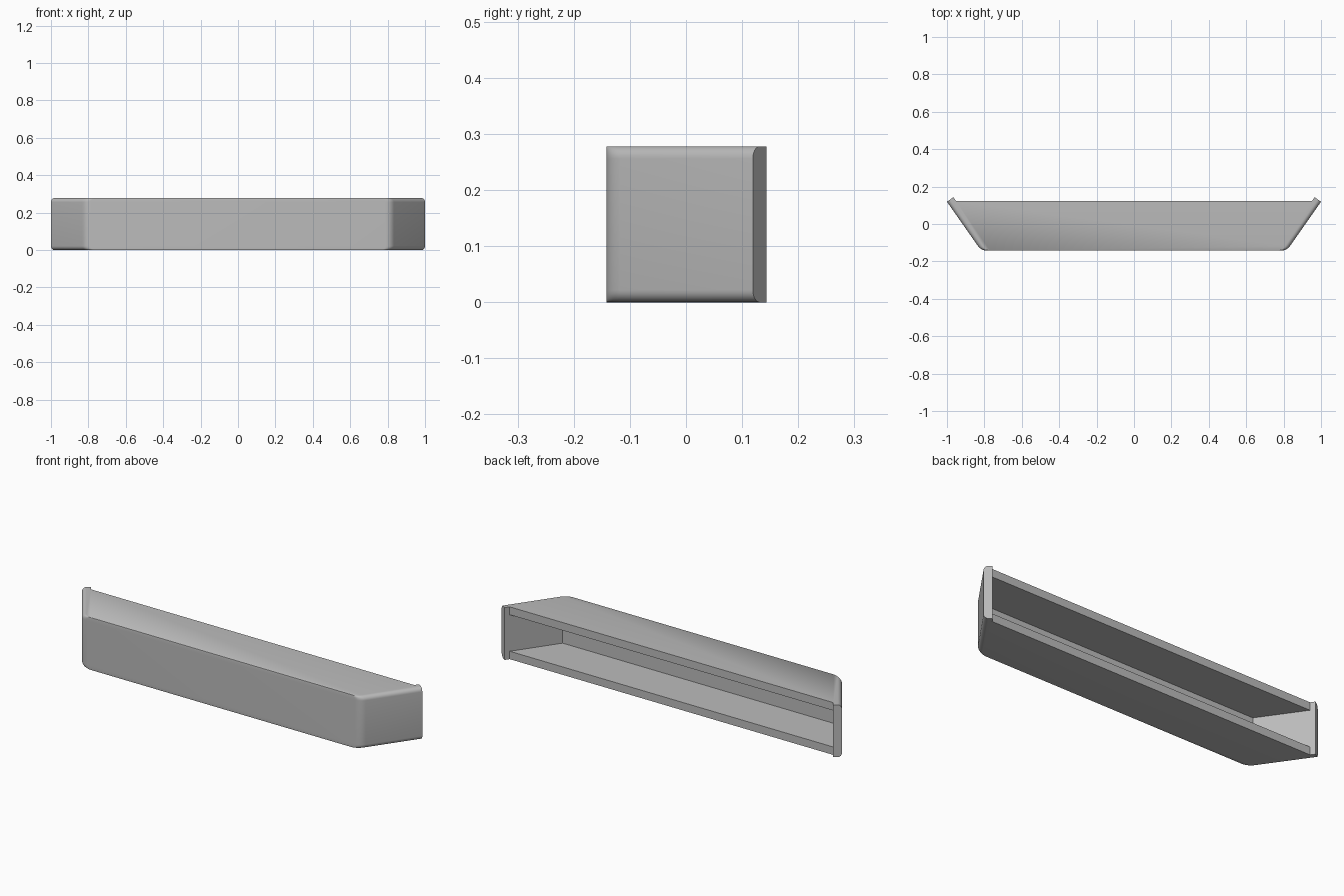
import bpy, bmesh, math

cube = bpy.data.objects.get("Cube")
if cube:
    bpy.data.objects.remove(cube, do_unlink=True)

HEIGHT, FRONT, RIM = 0.278, -0.142, 0.122   # overall height, front face, back rim
WALL, EDGE, BEND = 0.042, 0.022, 0.056      # wall thickness, edge and corner radii
SLANT = math.radians(35)                    # lean of the ends away from the depth axis
S, C = math.sin(SLANT), math.cos(SLANT)
END_Y = RIM - 0.003                         # depth of the widest point
STEPS = 6

grey = bpy.data.materials.new("plain grey")
grey.use_nodes = True
colour = (0.5, 0.5, 0.5, 1)
grey.diffuse_color = colour
grey.node_tree.nodes["Principled BSDF"].inputs["Base Color"].default_value = colour


def side_x(y, inset):
    """Position of an end wall, moved inwards by inset, at depth y."""
    return 1 - (END_Y - y) * S / C - inset / C


def loft(name, rings):
    """Solid through a stack of matching closed rings."""
    bm = bmesh.new()
    loops = [[bm.verts.new(p) for p in ring] for ring in rings]
    n = len(loops[0])
    for a, b in zip(loops, loops[1:]):
        for i in range(n):
            j = (i + 1) % n
            bm.faces.new((a[i], a[j], b[j], b[i]))
    bm.faces.new(loops[0])
    bm.faces.new(loops[-1])
    bmesh.ops.recalc_face_normals(bm, faces=bm.faces)
    mesh = bpy.data.meshes.new(name)
    bm.to_mesh(mesh)
    bm.free()
    mesh.materials.append(grey)
    obj = bpy.data.objects.new(name, mesh)
    bpy.context.collection.objects.link(obj)
    return obj


def outline(z, inset):
    """Plan outline: straight front, rounded corners, slanted squared-off ends."""
    turn = math.pi / 2 - SLANT
    cx = side_x(FRONT, inset) - BEND * math.tan(turn / 2)
    half = []
    for i in range(STEPS + 1):
        a = turn * i / STEPS
        half.append((cx + BEND * math.sin(a), FRONT + BEND * (1 - math.cos(a))))
    for reach in (inset, 0.09):
        half.append((1 - reach * C, END_Y + reach * S))
    return ([(x, y, z) for x, y in half] +
            [(-x, y, z) for x, y in reversed(half)])


# Outer body, with the top and bottom edges of the ends rounded
layers = []
for i in range(STEPS + 1):
    a = math.pi / 2 * i / STEPS
    layers.append((EDGE * (1 - math.cos(a)), EDGE * (1 - math.sin(a))))
layers.reverse()
layers = [(EDGE - h, d) for h, d in [(EDGE - z, d) for z, d in layers]]
levels = sorted(layers) + sorted((HEIGHT - z, d) for z, d in layers)
# Order each half so the inset is greatest at the outer faces
levels = [(z, EDGE - math.sqrt(max(0, EDGE**2 - (EDGE - min(z, HEIGHT - z))**2)))
          for z, d in levels]
body = loft("hollow_shelf_body", [outline(z, d) for z, d in levels])

# Cavity, flaring to full height behind the back rim
section = [(FRONT + WALL, WALL), (RIM, WALL), (RIM, -0.1), (0.3, -0.1),
           (0.3, HEIGHT + 0.1), (RIM, HEIGHT + 0.1),
           (RIM, HEIGHT - WALL), (FRONT + WALL, HEIGHT - WALL)]
cutter = loft("cavity_cutter", [[(s * side_x(y, WALL), y, z) for y, z in section]
                                for s in (-1, 1)])
cutter.hide_render = True

cut = body.modifiers.new("cavity", "BOOLEAN")
cut.operation = "DIFFERENCE"
cut.solver = "EXACT"
cut.object = cutter
bpy.context.view_layer.objects.active = body
body.select_set(True)
bpy.ops.object.modifier_apply(modifier=cut.name)
bpy.data.objects.remove(cutter, do_unlink=True)

bpy.ops.object.shade_smooth_by_angle(angle=math.radians(30))
